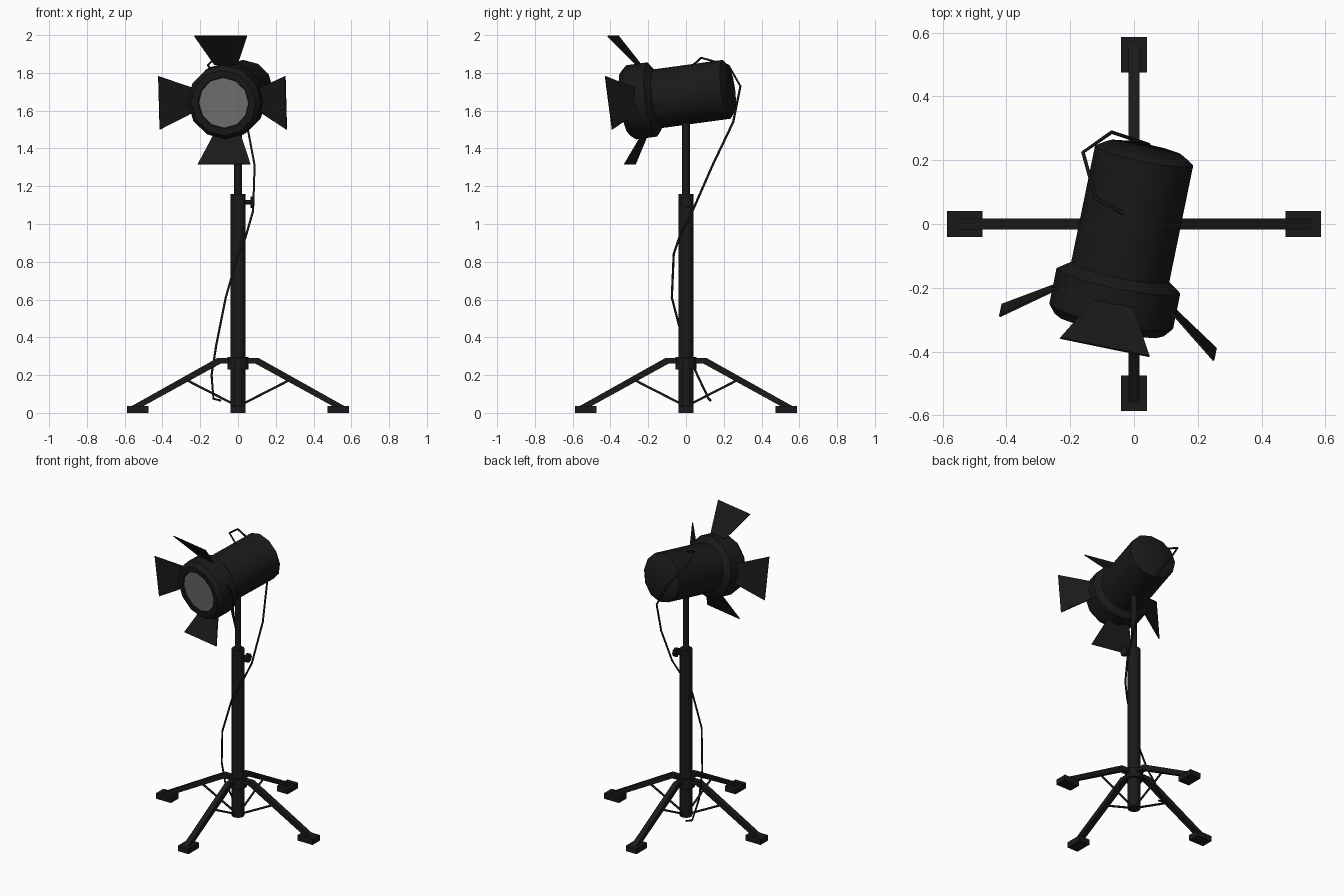
import bpy, bmesh, math
from mathutils import Matrix, Vector

if "Cube" in bpy.data.objects:
    bpy.data.objects.remove(bpy.data.objects["Cube"])


def material(name, value):
    m = bpy.data.materials.new(name)
    m.diffuse_color = (value, value, value, 1)
    m.use_nodes = True
    m.node_tree.nodes["Principled BSDF"].inputs["Base Color"].default_value = m.diffuse_color
    return m


BLACK = material("black_metal", 0.01)
GLASS = material("grey_glass", 0.17)


def finish(bm, name, mat=BLACK, matrix=Matrix(), smooth=True):
    bmesh.ops.recalc_face_normals(bm, faces=bm.faces)
    mesh = bpy.data.meshes.new(name)
    bm.to_mesh(mesh)
    bm.free()
    mesh.transform(matrix)
    mesh.materials.append(mat)
    ob = bpy.data.objects.new(name, mesh)
    bpy.context.collection.objects.link(ob)
    if smooth:
        bpy.ops.object.select_all(action='DESELECT')
        ob.select_set(True)
        bpy.context.view_layer.objects.active = ob
        bpy.ops.object.shade_smooth_by_angle(angle=math.radians(35))
    return ob


def lathe(name, profile, sides=12, mat=BLACK, matrix=Matrix()):
    """Turn (radius, height) points around z, capping both ends."""
    bm = bmesh.new()
    rings = [[bm.verts.new((r * math.cos(a), r * math.sin(a), h))
              for a in (2 * math.pi * i / sides for i in range(sides))]
             for r, h in profile]
    for a, b in zip(rings, rings[1:]):
        for i in range(sides):
            j = (i + 1) % sides
            bm.faces.new((a[i], a[j], b[j], b[i]))
    bm.faces.new(rings[0])
    bm.faces.new(rings[-1])
    return finish(bm, name, mat, matrix)


def prism(name, outline, width, matrix):
    """Extrude an x-z outline symmetrically along y."""
    bm = bmesh.new()
    face = bm.faces.new([bm.verts.new((x, -width / 2, z)) for x, z in outline])
    ext = bmesh.ops.extrude_face_region(bm, geom=[face])
    verts = [g for g in ext["geom"] if isinstance(g, bmesh.types.BMVert)]
    bmesh.ops.translate(bm, verts=verts, vec=(0, width, 0))
    return finish(bm, name, BLACK, matrix, smooth=False)


def tube(name, points, radius, matrix=Matrix()):
    curve = bpy.data.curves.new(name, 'CURVE')
    curve.dimensions = '3D'
    curve.bevel_depth = radius
    curve.bevel_resolution = 1
    curve.use_fill_caps = True
    spline = curve.splines.new('POLY')
    spline.points.add(len(points) - 1)
    for p, co in zip(spline.points, points):
        p.co = (*(matrix @ Vector(co)), 1)
    curve.materials.append(BLACK)
    ob = bpy.data.objects.new(name, curve)
    bpy.context.collection.objects.link(ob)


# Telescopic stand
lathe("main_pole", [(0.04, 0.03), (0.04, 1.16)])
lathe("upper_pole", [(0.02, 1.15), (0.02, 1.6)])
lathe("leg_collar", [(0.056, 0.23), (0.056, 0.295)])

# Height clamp knob, pointing right
side = Matrix.Translation((0, 0, 1.115)) @ Matrix.Rotation(math.pi / 2, 4, 'Y')
lathe("clamp_knob", [(0.012, 0.03), (0.012, 0.065), (0.03, 0.065), (0.03, 0.083)], 8, matrix=side)

# Four legs with feet and braces
for i, where in enumerate(("right", "back", "left", "front")):
    turn = Matrix.Rotation(i * math.pi / 2, 4, 'Z')
    prism(where + "_leg", [(0.03, 0.262), (0.09, 0.262), (0.53, 0.02),
                           (0.565, 0.035), (0.11, 0.29), (0.03, 0.29)], 0.036, turn)
    prism(where + "_foot", [(0.475, 0), (0.587, 0), (0.587, 0.037), (0.475, 0.037)], 0.08, turn)
    tube(where + "_brace", [(0.03, 0, 0.05), (0.265, 0, 0.17)], 0.007, turn)

# Lamp head, local +z runs along the beam
aim = (Matrix.Translation((0, 0, 1.68)) @ Matrix.Rotation(math.radians(-11.6), 4, 'Z')
       @ Matrix.Rotation(math.radians(7.6), 4, 'X')
       @ Matrix.Translation((-0.012, 0, 0.004)) @ Matrix.Rotation(math.pi / 2, 4, 'X'))
lathe("lamp_body", [(0.125, -0.24), (0.157, -0.22), (0.157, 0.2)], matrix=aim)
lathe("lamp_front_ring", [(0.155, 0.155), (0.198, 0.185), (0.198, 0.3), (0.175, 0.328),
                          (0.138, 0.328), (0.134, 0.318)], matrix=aim)
lathe("lens", [(0.134, 0.31), (0.134, 0.321)], mat=GLASS, matrix=aim)

# Four flared barn doors around the ring
for i, where in enumerate(("right", "top", "left", "bottom")):
    shift = Matrix.Translation((0, 0.018 if i % 2 else 0.004, 0))
    bm = bmesh.new()
    bm.faces.new([bm.verts.new(c) for c in ((0.175, -0.063, 0.235), (0.343, -0.143, 0.352),
                                            (0.343, 0.143, 0.352), (0.175, 0.063, 0.235))])
    door = finish(bm, where + "_barn_door", BLACK,
                  aim @ shift @ Matrix.Rotation(i * math.pi / 2, 4, 'Z'), smooth=False)
    mod = door.modifiers.new("thickness", 'SOLIDIFY')
    mod.thickness = 0.006
    mod.offset = 0

# Power cable from head down around the pole
tube("power_cable", [(0, 0.015, 1.82), (-0.12, 0.08, 1.88), (-0.16, 0.225, 1.84),
                     (-0.07, 0.288, 1.73), (0.045, 0.25, 1.54), (0.088, 0.14, 1.31),
                     (0.08, 0.035, 1.07), (0.04, -0.035, 0.93), (0, -0.065, 0.84),
                     (-0.065, -0.075, 0.61), (-0.115, -0.01, 0.36), (-0.14, 0.06, 0.2),
                     (-0.13, 0.12, 0.075), (-0.09, 0.13, 0.065)], 0.006)
